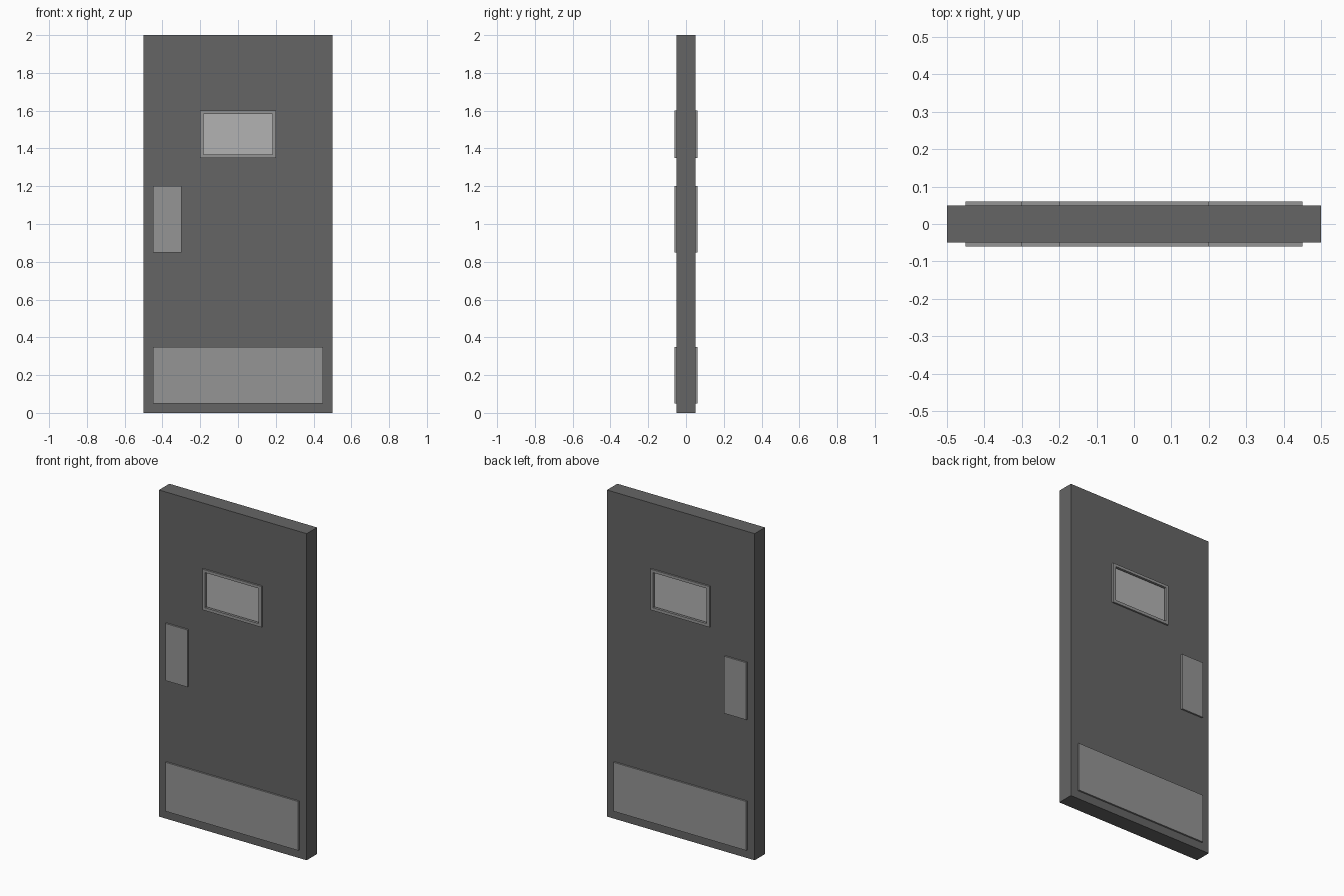
import bpy
import bmesh
from mathutils import Matrix, Vector

if "Cube" in bpy.data.objects:
    bpy.data.objects.remove(bpy.data.objects["Cube"])


def grey(name, v):
    m = bpy.data.materials.new(name)
    m.diffuse_color = (v, v, v, 1)
    m.use_nodes = True
    m.node_tree.nodes["Principled BSDF"].inputs["Base Color"].default_value = m.diffuse_color
    return m


def box(name, x, y, z, mat=None):
    """Box spanning the (min, max) ranges x, y, z."""
    lo, hi = Vector((x[0], y[0], z[0])), Vector((x[1], y[1], z[1]))
    bm = bmesh.new()
    bmesh.ops.create_cube(bm, size=1, matrix=Matrix.LocRotScale((lo + hi) / 2, None, hi - lo))
    me = bpy.data.meshes.new(name)
    bm.to_mesh(me)
    bm.free()
    ob = bpy.data.objects.new(name, me)
    bpy.context.collection.objects.link(ob)
    if mat:
        me.materials.append(mat)
    return ob


def cut(ob, cutter):
    mod = ob.modifiers.new("window_opening", 'BOOLEAN')
    mod.operation = 'DIFFERENCE'
    mod.solver = 'EXACT'
    mod.object = cutter


dark = grey("door_grey", 0.13)
metal = grey("plate_grey", 0.30)
pane = grey("glass_grey", 0.45)

# Window opening, shared by the door and both frames
win_x, win_z = (-0.182, 0.182), (1.368, 1.583)
opening = box("window_cutter", win_x, (-0.2, 0.2), win_z)
opening.hide_render = True
opening.hide_viewport = True

# Door slab and recessed glass
door = box("door_slab", (-0.5, 0.5), (-0.05, 0.05), (0, 2), dark)
cut(door, opening)
box("window_glass", win_x, (-0.045, 0.045), win_z, pane)

# Raised fittings on both faces
for side, y in (("front", (-0.06, -0.05)), ("back", (0.05, 0.06))):
    frame = box(side + "_window_frame", (-0.2, 0.2), y, (1.35, 1.6), metal)
    cut(frame, opening)
    box(side + "_push_plate", (-0.45, -0.3), y, (0.85, 1.2), metal)
    box(side + "_kick_plate", (-0.45, 0.45), y, (0.05, 0.35), metal)
